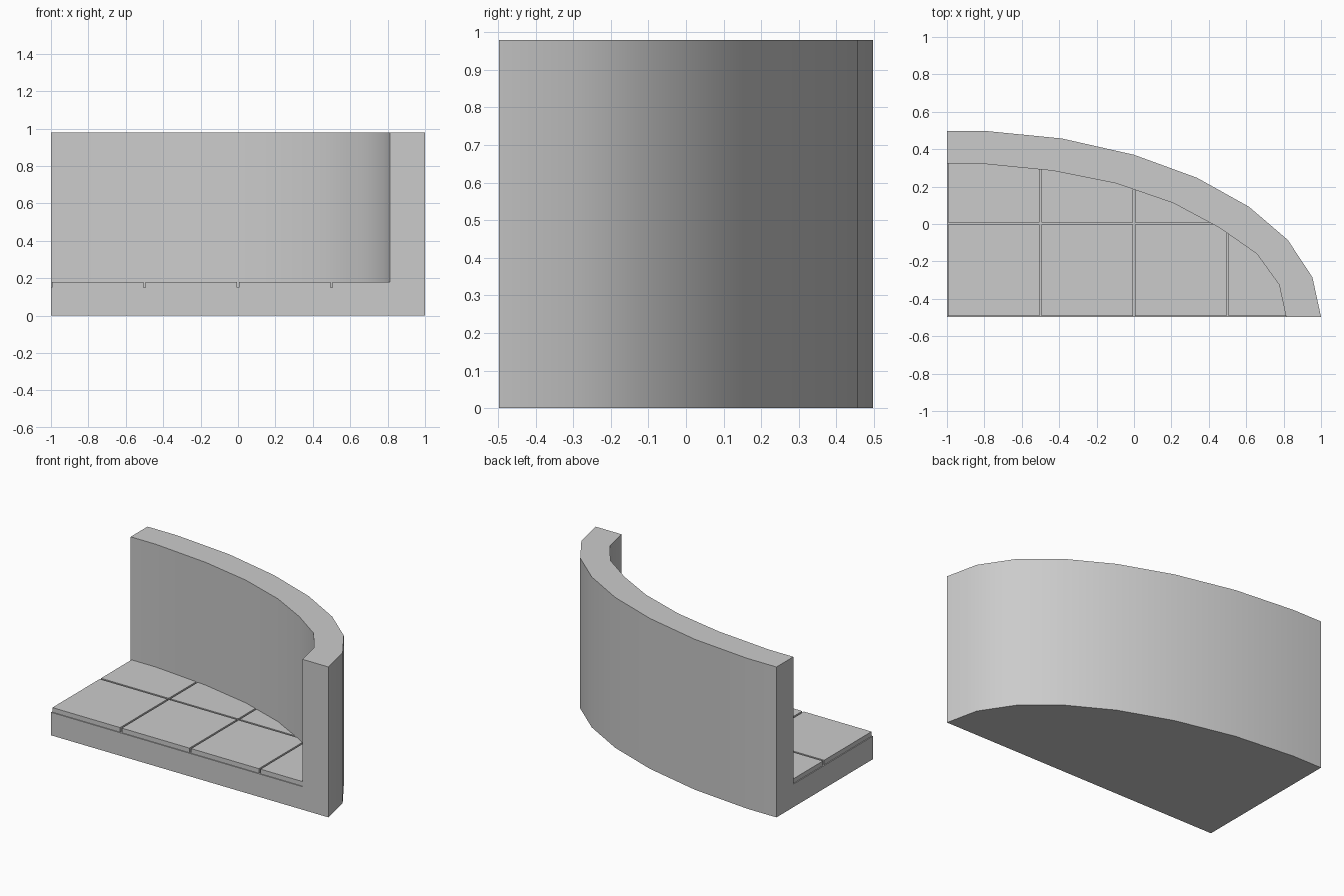
import bpy, bmesh, math
from mathutils import Vector

cube = bpy.data.objects.get("Cube")
if cube:
    bpy.data.objects.remove(cube, do_unlink=True)

stone = bpy.data.materials.new("grey stone")
stone.use_nodes = True
grey = (0.6, 0.6, 0.6, 1)
stone.diffuse_color = grey
stone.node_tree.nodes["Principled BSDF"].inputs["Base Color"].default_value = grey

FRONT, FLOOR, TILE_TOP, WALL_TOP = -0.497, 0.15, 0.18, 0.98
GAP = 0.006  # half the groove width

# Curved wall footprints, from the left end round to the front
outer = [(-1, 0.497), (-0.79, 0.497), (-0.385, 0.457), (0, 0.37), (0.337, 0.247),
         (0.615, 0.092), (0.822, -0.085), (0.954, -0.285), (1, FRONT)]
inner = [(-1, 0.323), (-0.82, 0.323), (-0.435, 0.285), (-0.095, 0.217), (0.21, 0.112),
         (0.457, -0.02), (0.657, -0.16), (0.776, -0.325), (0.813, FRONT)]
corner = (-1, FRONT)


def finish(bm, name):
    bmesh.ops.recalc_face_normals(bm, faces=bm.faces)
    mesh = bpy.data.meshes.new(name)
    bm.to_mesh(mesh)
    bm.free()
    obj = bpy.data.objects.new(name, mesh)
    bpy.context.collection.objects.link(obj)
    mesh.materials.append(stone)
    return obj


# Base slab and curved wall in one closed shell
bm = bmesh.new()


def ring(points, z):
    return [bm.verts.new((x, y, z)) for x, y in points]


out_low, out_high = ring(outer, 0), ring(outer, WALL_TOP)
in_low, in_high = ring(inner, FLOOR), ring(inner, WALL_TOP)
corner_low, corner_high = ring([corner], 0)[0], ring([corner], FLOOR)[0]
for a, b in ((out_low, out_high), (out_high, in_high), (in_high, in_low)):
    for i in range(len(outer) - 1):
        bm.faces.new((a[i], a[i + 1], b[i + 1], b[i]))
bm.faces.new(out_low + [corner_low])
bm.faces.new(in_low + [corner_high])
for end in (0, -1):
    bm.faces.new((corner_low, out_low[end], out_high[end],
                  in_high[end], in_low[end], corner_high))
wall = finish(bm, "curved_wall_and_base")
bpy.ops.object.select_all(action="DESELECT")
wall.select_set(True)
bpy.context.view_layer.objects.active = wall
bpy.ops.object.shade_smooth_by_angle(angle=math.radians(30))

# Floor tiles: the floor outline trimmed to each grid cell, then raised
for row in range(2):
    for col in range(4):
        x0, y0 = -1 + col * 0.5, FRONT + row * 0.5
        bm = bmesh.new()
        bm.faces.new([bm.verts.new((x, y, FLOOR)) for x, y in inner + [corner]])
        for co, no in (((x0 + GAP, 0, 0), (-1, 0, 0)), ((x0 + 0.5 - GAP, 0, 0), (1, 0, 0)),
                       ((0, y0 + GAP, 0), (0, -1, 0)), ((0, y0 + 0.5 - GAP, 0), (0, 1, 0))):
            bmesh.ops.bisect_plane(bm, geom=bm.verts[:] + bm.edges[:] + bm.faces[:],
                                   plane_co=co, plane_no=no, clear_outer=True)
        if not bm.faces:
            bm.free()
            continue
        raised = bmesh.ops.extrude_face_region(bm, geom=bm.faces[:])["geom"]
        bmesh.ops.translate(bm, vec=Vector((0, 0, TILE_TOP - FLOOR)),
                            verts=[v for v in raised if isinstance(v, bmesh.types.BMVert)])
        finish(bm, f"floor_tile_{row + 1}_{col + 1}")
